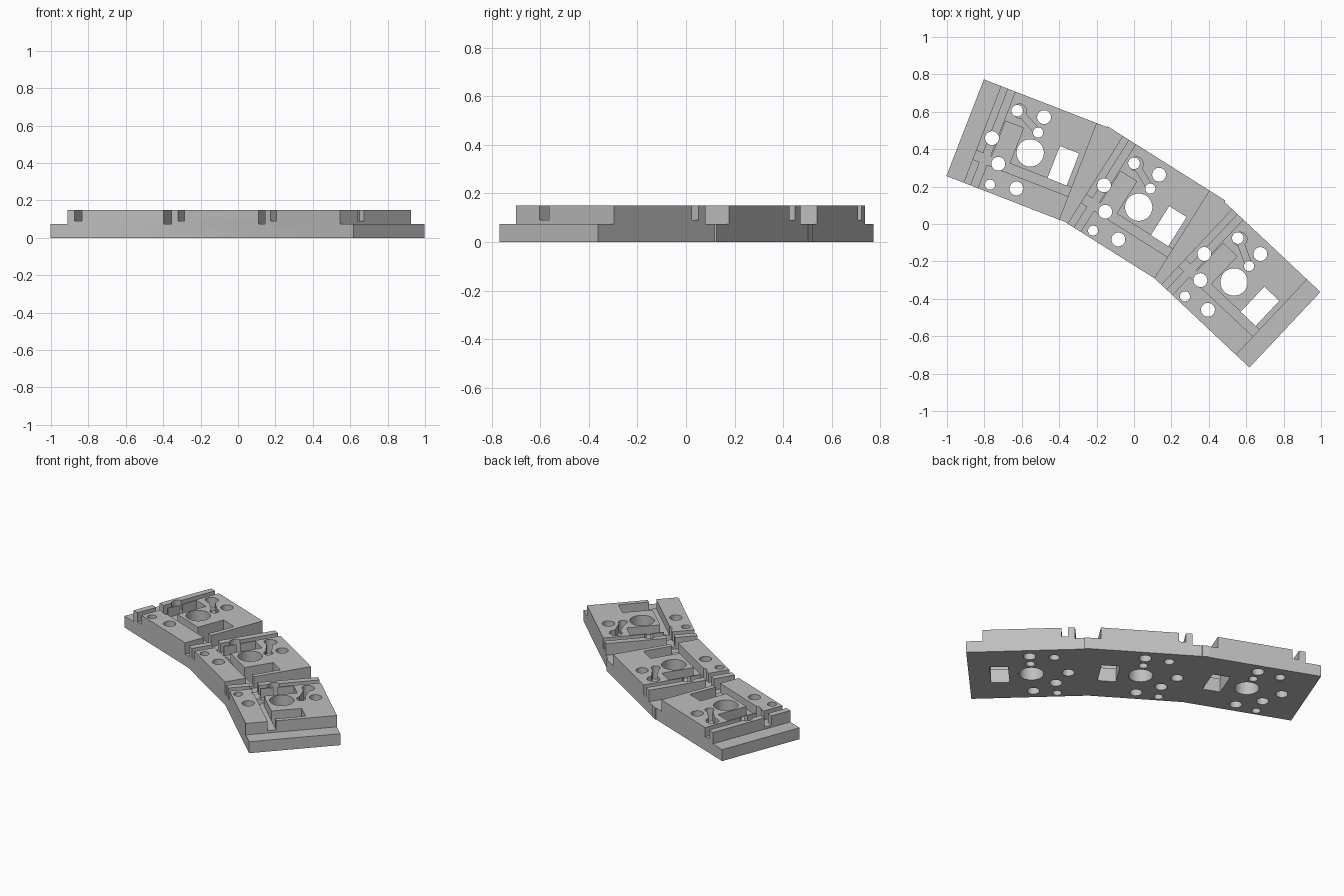
import bpy, bmesh
from math import radians, atan2, hypot
from mathutils import Matrix

if "Cube" in bpy.data.objects:
    bpy.data.objects.remove(bpy.data.objects["Cube"], do_unlink=True)

grey = bpy.data.materials.new("plain_grey")
grey.use_nodes = True
COLOR = (0.52, 0.52, 0.52, 1)
grey.diffuse_color = COLOR
grey.node_tree.nodes["Principled BSDF"].inputs["Base Color"].default_value = COLOR

HALF = 0.277      # half the width of a segment
TOP, STEP, FLOOR = 0.15, 0.075, 0.09


def to_object(name, bm):
    bmesh.ops.recalc_face_normals(bm, faces=bm.faces)
    mesh = bpy.data.meshes.new(name)
    bm.to_mesh(mesh)
    bm.free()
    mesh.materials.append(grey)
    obj = bpy.data.objects.new(name, mesh)
    bpy.context.collection.objects.link(obj)
    return obj


def block(u0, u1, v0, v1, z0, turn=Matrix()):
    bm = bmesh.new()
    size = (u1 - u0, v1 - v0, 0.3 - z0)
    centre = ((u0 + u1) / 2, (v0 + v1) / 2, (z0 + 0.3) / 2)
    bmesh.ops.create_cube(bm, size=1, matrix=turn @ Matrix.Translation(centre)
                          @ Matrix.Diagonal((*size, 1)))
    return to_object("block_cutter", bm)


def drill(u, v, r, z0=-0.1):
    bm = bmesh.new()
    bmesh.ops.create_cone(bm, cap_ends=True, segments=40, radius1=r, radius2=r,
                          depth=0.3 - z0,
                          matrix=Matrix.Translation((u, v, (0.3 + z0) / 2)))
    return to_object("drill_cutter", bm)


def combine(obj, other, operation):
    other.hide_render = True
    mod = obj.modifiers.new("boolean", "BOOLEAN")
    mod.operation, mod.object, mod.solver = operation, other, "EXACT"
    bpy.ops.object.select_all(action="DESELECT")
    bpy.context.view_layer.objects.active = obj
    obj.select_set(True)
    bpy.ops.object.modifier_apply(modifier=mod.name)
    bpy.data.objects.remove(other, do_unlink=True)


# Segment body: stepped side profile with a cross groove, swept across the width
profile = [(-0.373, 0), (0.373, 0), (0.373, STEP), (0.275, STEP), (0.275, TOP),
           (-0.193, TOP), (-0.193, FLOOR), (-0.234, FLOOR), (-0.234, TOP),
           (-0.275, TOP), (-0.275, STEP), (-0.373, STEP)]
bm = bmesh.new()
face = bm.faces.new([bm.verts.new((u, -HALF, z)) for u, z in profile])
swept = bmesh.ops.extrude_face_region(bm, geom=[face])["geom"]
bmesh.ops.translate(bm, vec=(0, 2 * HALF, 0),
                    verts=[g for g in swept if isinstance(g, bmesh.types.BMVert)])
body = to_object("track_plate", bm)

# Long channel, pocket beside the centre hole, and through window
cutters = [block(-0.3, 0.3, -0.143, -0.092, FLOOR),
           block(-0.184, -0.082, -0.12, 0.111, FLOOR),
           block(0.135, 0.245, -0.092, 0.092, -0.1)]

# Slanted slot between two of the holes
a, b = (-0.138, 0.187), (0, 0.117)
du, dv = b[0] - a[0], b[1] - a[1]
turn = Matrix.Translation((*a, 0)) @ Matrix.Rotation(atan2(dv, du), 4, "Z")
cutters.append(block(0, hypot(du, dv), -0.017, 0.017, FLOOR, turn))

# Round holes, and the wider mouth of one of them
cutters += [drill(u, v, r) for u, v, r in [
    (0, 0, 0.073), (-0.146, 0.185, 0.031), (0, 0.205, 0.037), (0, 0.117, 0.027),
    (-0.219, 0, 0.037), (-0.138, -0.116, 0.037), (-0.139, -0.236, 0.027),
    (0, -0.204, 0.037)]]
cutters.append(drill(-0.134, 0.189, 0.037, FLOOR))

for cutter in cutters:
    combine(body, cutter, "DIFFERENCE")

# Three segments fanned along a curve and merged
placed = []
for x, y, angle in [(-0.555, 0.38, -21.2), (0.025, 0.09, -32.2), (0.535, -0.31, -43.2)]:
    seg = body.copy()
    seg.data = body.data.copy()
    bpy.context.collection.objects.link(seg)
    seg.data.transform(Matrix.Translation((x, y, 0)) @ Matrix.Rotation(radians(angle), 4, "Z"))
    placed.append(seg)
bpy.data.objects.remove(body, do_unlink=True)
plate = placed[0]
for seg in placed[1:]:
    combine(plate, seg, "UNION")
plate.name = "curved_track_plate"

bpy.ops.object.select_all(action="DESELECT")
bpy.context.view_layer.objects.active = plate
plate.select_set(True)
bpy.ops.object.shade_smooth_by_angle(angle=radians(30))
